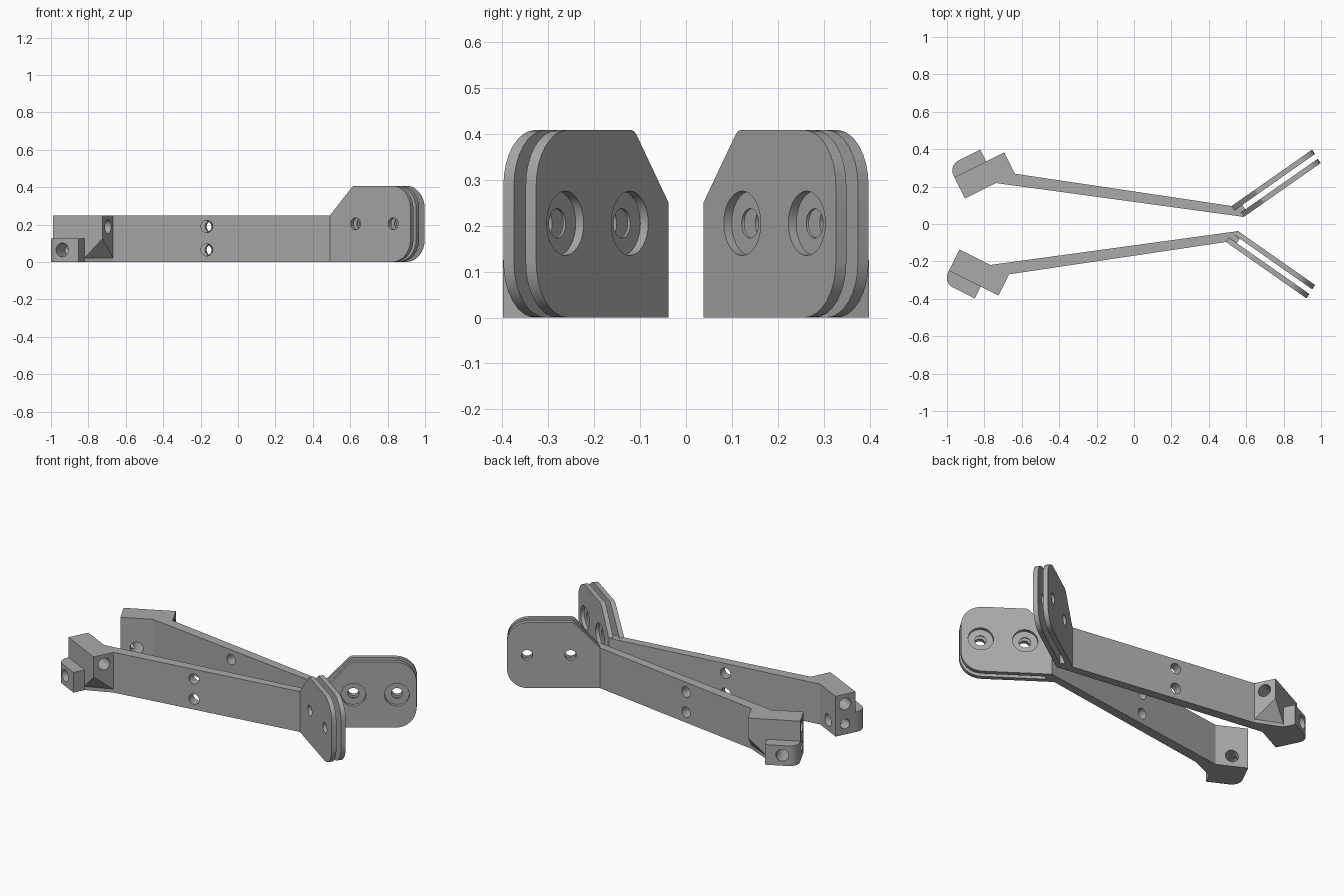
import bpy, bmesh, math
from mathutils import Vector, Matrix

if "Cube" in bpy.data.objects:
    bpy.data.objects.remove(bpy.data.objects["Cube"])

grey = bpy.data.materials.new("plain_grey")
grey.diffuse_color = (0.4, 0.4, 0.4, 1)
grey.use_nodes = True
grey.node_tree.nodes["Principled BSDF"].inputs["Base Color"].default_value = grey.diffuse_color

# Local frames: clamp head (along U, outward N), bar, mounting plates (along W, facing M)
P0 = Vector((-0.933, -0.136, 0))
a = math.radians(26.6)
U, N = Vector((math.cos(a), -math.sin(a), 0)), Vector((-math.sin(a), -math.cos(a), 0))
PO = Vector((0.557, -0.038, 0))
b = math.radians(35)
W, M = Vector((math.cos(b), -math.sin(b), 0)), Vector((math.sin(b), math.cos(b), 0))
Z = Vector((0, 0, 1))


def head(s, d, z=0):
    return P0 + U * s + N * d + Z * z


def plate_pt(s, t, z=0):
    return PO + W * s + M * t + Z * z


def rounded(corners, steps=8):
    """Polygon outline from (x, y, radius) corners."""
    out = []
    for i, (x, y, r) in enumerate(corners):
        p = Vector((x, y))
        if r == 0:
            out.append(p)
            continue
        e = (Vector(corners[i - 1][:2]) - p).normalized()
        f = (Vector(corners[(i + 1) % len(corners)][:2]) - p).normalized()
        half = e.angle(f) / 2
        c = p + (e + f).normalized() * (r / math.sin(half))
        v0 = p + e * (r / math.tan(half)) - c
        v1 = p + f * (r / math.tan(half)) - c
        ang = v0.angle_signed(v1)
        for k in range(steps + 1):
            out.append(c + Matrix.Rotation(-ang * k / steps, 2) @ v0)
    return out


def make(name, bm):
    bmesh.ops.recalc_face_normals(bm, faces=bm.faces)
    me = bpy.data.meshes.new(name)
    bm.to_mesh(me)
    bm.free()
    me.materials.append(grey)
    ob = bpy.data.objects.new(name, me)
    bpy.context.collection.objects.link(ob)
    return ob


def prism(name, pts, vec):
    bm = bmesh.new()
    f = bm.faces.new([bm.verts.new(p) for p in pts])
    g = bmesh.ops.extrude_face_region(bm, geom=[f])["geom"]
    bmesh.ops.translate(bm, vec=vec, verts=[v for v in g if isinstance(v, bmesh.types.BMVert)])
    return make(name, bm)


def rod(p, q, r):
    bm = bmesh.new()
    d = q - p
    mat = Matrix.Translation((p + q) / 2) @ d.to_track_quat('Z', 'Y').to_matrix().to_4x4()
    bmesh.ops.create_cone(bm, cap_ends=True, segments=32, radius1=r, radius2=r,
                          depth=d.length, matrix=mat)
    return make("cutter", bm)


def boolean(ob, tool, op='DIFFERENCE'):
    mod = ob.modifiers.new("bool", 'BOOLEAN')
    mod.object, mod.operation, mod.solver = tool, op, 'EXACT'
    bpy.context.view_layer.update()
    me = bpy.data.meshes.new_from_object(ob.evaluated_get(bpy.context.evaluated_depsgraph_get()))
    ob.modifiers.clear()
    ob.data = me
    bpy.data.objects.remove(tool)


# Arm: clamp block and long bar in one outline
L, D = 0.297, 0.127
outline = [head(0, 0), head(0.185, 0), plate_pt(0, 0), plate_pt(-0.02, -0.085),
           head(L, 0), head(L, D), head(0, D)]
arm = prism("front_arm", outline, Z * 0.25)

# Sloped relief under the outer corner of the block
A, B, C = head(L, D, 0.125), head(L, 0, 0.022), head(0.19, D, 0.022)
mid = (B + C) / 2
A2, B2, C2 = A + (A - mid) * 0.5, B + (B - C) * 0.001, C + (C - B) * 0.3
bm = bmesh.new()
for p in (A2, B2, C2):
    bm.verts.new(p)
    bm.verts.new((p.x, p.y, -0.05))
bmesh.ops.convex_hull(bm, input=bm.verts)
boolean(arm, make("cutter", bm))

# Low tab with one rounded corner
tab = rounded([(0, 0.1, 0), (0.19, 0.1, 0), (0.19, 0.198, 0), (0, 0.198, 0.06)])
boolean(arm, prism("tab", [head(p.x, p.y) for p in tab], Z * 0.125), 'UNION')

# Screw holes through head and bar
boolean(arm, rod(head(0.092, -0.1, 0.065), head(0.092, 0.3, 0.065), 0.037))
boolean(arm, rod(head(-0.1, 0.06, 0.19), head(0.4, 0.06, 0.19), 0.037))
boolean(arm, rod(head(-0.1, 0.06, 0.065), head(0.08, 0.06, 0.065), 0.03))
bar_n = Vector((-0.137, 0.99, 0)) * 0.1
for z in (0.065, 0.19):
    c = Vector((-0.17, -0.167, z))
    boolean(arm, rod(c - bar_n, c + bar_n, 0.032))


# Twin mounting plates with rounded far corners
def mount_plate(name, start, end, t0, t1):
    prof = rounded([(start, 0, 0), (end, 0, 0.12), (end, 0.408, 0.12),
                    (0.13, 0.408, 0.03), (start, 0.25, 0)])
    ob = prism(name, [plate_pt(p.x, t0, p.y) for p in prof], M * (t1 - t0))
    for s in (0.147, 0.392):
        boolean(ob, rod(plate_pt(s, -0.2, 0.205), plate_pt(s, 0.1, 0.205), 0.032))
        boolean(ob, rod(plate_pt(s, -0.021, 0.205), plate_pt(s, 0.1, 0.205), 0.07)) if t1 == 0 else None
    return ob


inner = mount_plate("front_inner_plate", 0, 0.502, -0.028, 0)
outer = mount_plate("front_outer_plate", -0.02, 0.505, -0.085, -0.057)

# Spacer closing the gap at the bar end
spacer = prism("front_plate_spacer", [plate_pt(-0.015, -0.06), plate_pt(0.03, -0.06),
               plate_pt(0.03, -0.025), plate_pt(-0.015, -0.025)], Z * 0.249)

# Mirrored rear set, slightly offset along x
for ob in (arm, inner, outer, spacer):
    bm = bmesh.new()
    bm.from_mesh(ob.data)
    bmesh.ops.transform(bm, verts=bm.verts,
                        matrix=Matrix.Translation((0.03, 0, 0)) @ Matrix.Diagonal((1, -1, 1, 1)))
    make(ob.name.replace("front", "rear"), bm)

for ob in list(bpy.context.scene.objects):
    bpy.ops.object.select_all(action='DESELECT')
    ob.select_set(True)
    bpy.context.view_layer.objects.active = ob
    bpy.ops.object.shade_smooth_by_angle(angle=math.radians(30))
